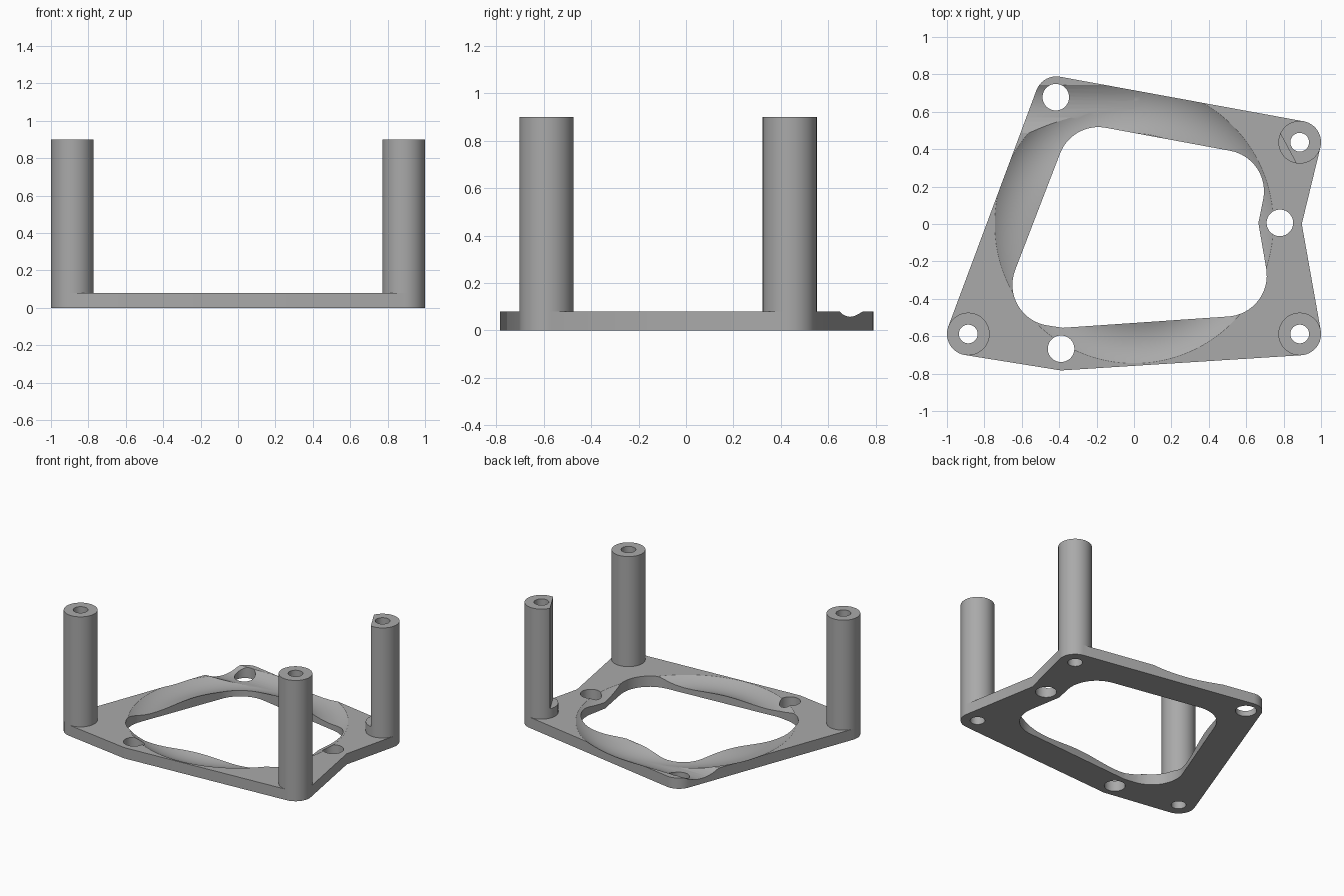
import bpy, bmesh, math
from mathutils import Vector, Matrix

cube = bpy.data.objects.get("Cube")
if cube:
    bpy.data.objects.remove(cube, do_unlink=True)

grey = bpy.data.materials.new("plain grey")
grey.use_nodes = True
colour = (0.4, 0.4, 0.4, 1)
grey.diffuse_color = colour
grey.node_tree.nodes["Principled BSDF"].inputs["Base Color"].default_value = colour

THICK, TOP = 0.08, 0.9


def finish(bm, name):
    bmesh.ops.recalc_face_normals(bm, faces=bm.faces)
    mesh = bpy.data.meshes.new(name)
    bm.to_mesh(mesh)
    bm.free()
    obj = bpy.data.objects.new(name, mesh)
    bpy.context.collection.objects.link(obj)
    mesh.materials.append(grey)
    return obj


def rounded_outline(corners, steps=16):
    """Tangent lines and arcs around circles (x, y, radius), anticlockwise."""
    def normal(a, b):
        d = Vector(b[:2]) - Vector(a[:2])
        u = d.normalized()
        k = (a[2] - b[2]) / d.length
        return u * k + Vector((u.y, -u.x)) * math.sqrt(1 - k * k)
    points = []
    for i, c in enumerate(corners):
        centre = Vector(c[:2])
        if c[2] == 0:
            points.append(centre)
            continue
        n0 = normal(corners[i - 1], c)
        n1 = normal(c, corners[(i + 1) % len(corners)])
        start = math.atan2(n0.y, n0.x)
        sweep = (math.atan2(n1.y, n1.x) - start) % math.tau
        for s in range(steps + 1):
            a = start + sweep * s / steps
            points.append(centre + Vector((math.cos(a), math.sin(a))) * c[2])
    return points


def circle(x, y, r, sides=48):
    return [Vector((x + r * math.cos(math.tau * i / sides),
                    y + r * math.sin(math.tau * i / sides))) for i in range(sides)]


def prism(name, points, z0, z1):
    bm = bmesh.new()
    face = bm.faces.new([bm.verts.new((p.x, p.y, z0)) for p in points])
    up = bmesh.ops.extrude_face_region(bm, geom=[face])["geom"]
    bmesh.ops.translate(bm, vec=(0, 0, z1 - z0),
                        verts=[v for v in up if isinstance(v, bmesh.types.BMVert)])
    return finish(bm, name)


def cut(obj, cutter):
    cutter.hide_render = True
    cutter.hide_set(True)
    mod = obj.modifiers.new(cutter.name, "BOOLEAN")
    mod.operation, mod.solver, mod.object = "DIFFERENCE", "EXACT", cutter


# Flat base plate
R = 0.114
corners = [(-0.886, -0.588, R), (-0.39, -0.783, 0), (0.886, -0.588, R),
           (0.897, 0, 0), (0.886, 0.437, R), (-0.415, 0.675, R)]
plate = prism("base_plate", rounded_outline(corners), 0, THICK)

# Large opening
opening = [(-0.43, -0.325, 0.22), (-0.38, -0.555, 0), (0.49, -0.275, 0.22),
           (0.665, 0.005, 0), (0.475, 0.175, 0.22), (-0.19, 0.298, 0.22)]
cut(plate, prism("opening_cutter", rounded_outline(opening), -0.1, 0.3))

# Mounting holes
for i, (x, y) in enumerate([(-0.418, 0.678), (0.78, 0.006), (-0.39, -0.667)]):
    cut(plate, prism(f"mounting_hole_cutter_{i}", circle(x, y, 0.071), -0.1, 0.3))

# Shallow ring channel with a straight run leaving to the right side
GROOVE_R, TUBE, RISE = 0.615, 0.23, 0.19
bm = bmesh.new()
ring = [bm.verts.new((GROOVE_R + p.x, 0, THICK + RISE + p.y)) for p in circle(0, 0, TUBE, 64)]
edges = [bm.edges.new((ring[i - 1], ring[i])) for i in range(len(ring))]
bmesh.ops.spin(bm, geom=ring + edges, cent=(0, 0, 0), axis=(0, 0, 1),
               angle=math.tau, steps=128, use_merge=True)
bmesh.ops.remove_doubles(bm, verts=bm.verts, dist=0.0001)
cut(plate, finish(bm, "ring_channel_cutter"))

run = prism("straight_channel_cutter", circle(0, 0, TUBE, 64), 0, 1.2)
run.data.transform(Matrix.Translation((0, GROOVE_R, THICK + RISE)) @ Matrix.Rotation(-math.pi / 2, 4, "Y"))
cut(plate, run)

# Three hollow posts standing on the plate
parts = [plate]
for name, (x, y, r) in zip(("front_right_post", "front_left_post", "back_left_post"),
                           (corners[0], corners[2], corners[4])):
    post = prism(name, circle(x, y, r, 64), THICK, TOP)
    bore = prism(name + "_bore_cutter", circle(x, y, 0.05), -0.1, 1.1)
    cut(post, bore)
    cut(plate, bore)
    parts.append(post)

# Flat shaved off the back left post above a low step
flat = [Vector(p) for p in ((0.74, 0.562), (0.6, 0.5), (0.7, 0.2), (0.912, 0.242))]
cut(parts[-1], prism("post_flat_cutter", flat, 0.15, 1.1))

# Apply the cuts and shade
bpy.context.view_layer.update()
for obj in parts:
    graph = bpy.context.evaluated_depsgraph_get()
    mesh = bpy.data.meshes.new_from_object(obj.evaluated_get(graph))
    obj.modifiers.clear()
    obj.data = mesh
    bpy.ops.object.select_all(action="DESELECT")
    obj.select_set(True)
    bpy.context.view_layer.objects.active = obj
    bpy.ops.object.shade_smooth_by_angle(angle=math.radians(25))
